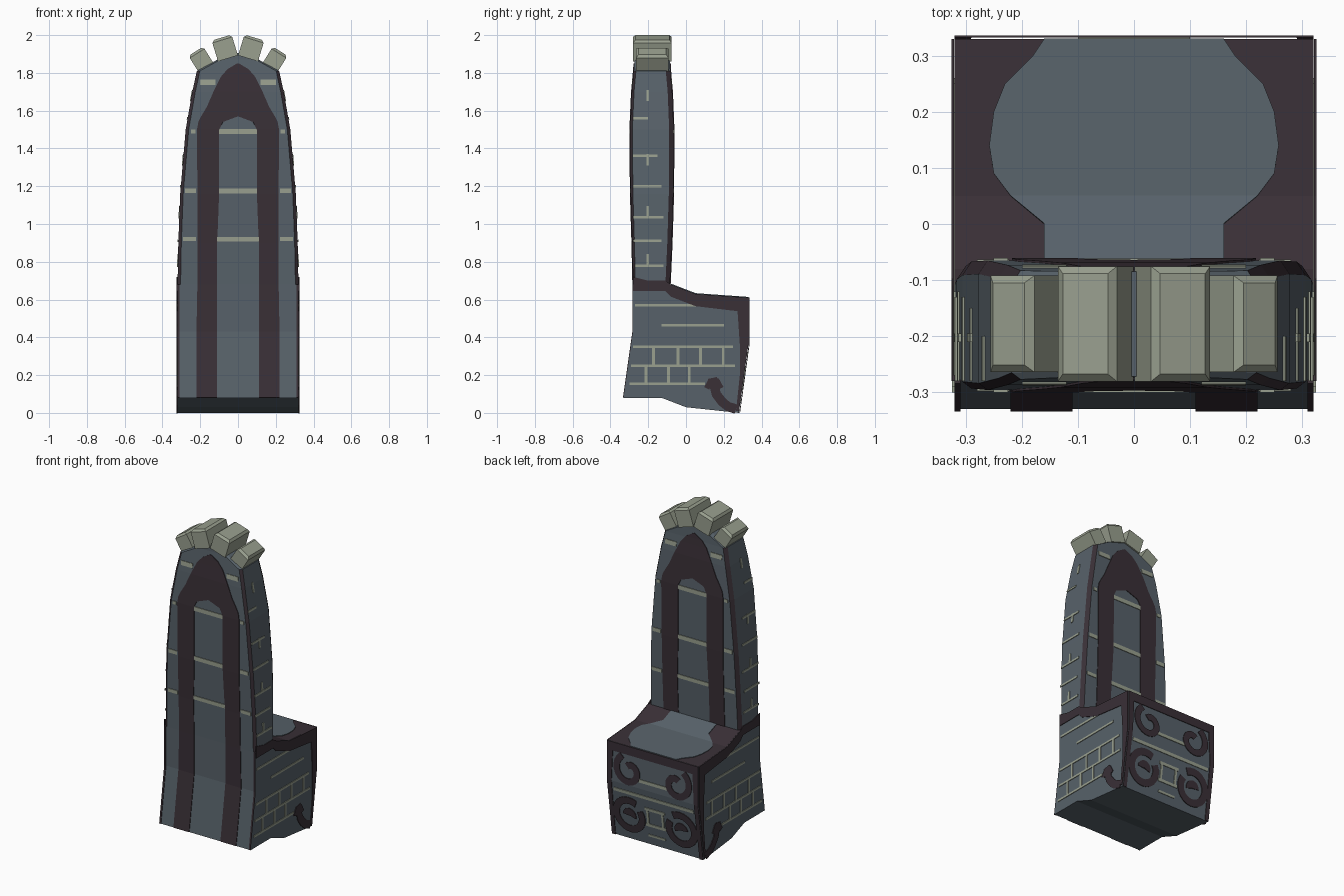
import bpy, bmesh, math
from mathutils import Matrix, Vector

if "Cube" in bpy.data.objects:
    bpy.data.objects.remove(bpy.data.objects["Cube"])


def material(name, rgb):
    m = bpy.data.materials.new(name)
    m.diffuse_color = (*rgb, 1)
    m.use_nodes = True
    m.node_tree.nodes["Principled BSDF"].inputs["Base Color"].default_value = m.diffuse_color
    return m


STONE = material("slate stone", (0.096, 0.121, 0.143))
DARK = material("dark plum trim", (0.041, 0.029, 0.037))
PALE = material("pale mortar", (0.32, 0.35, 0.275))


def finish(name, bm, mats):
    me = bpy.data.meshes.new(name)
    bm.to_mesh(me)
    bm.free()
    for m in mats:
        me.materials.append(m)
    ob = bpy.data.objects.new(name, me)
    bpy.context.collection.objects.link(ob)
    return ob


def lerp(table, v, col=1):
    """Piecewise linear lookup."""
    if v <= table[0][0]:
        return table[0][col]
    for a, b in zip(table, table[1:]):
        if v <= b[0]:
            return a[col] + (b[col] - a[col]) * (v - a[0]) / (b[0] - a[0])
    return table[-1][col]


# Backrest rows: z, half width, front y, rear y
ROWS = [(0.6, .32, -.28, -.085), (0.68, .32, -.28, -.085), (0.9, .316, -.285, -.075),
        (1.16, .306, -.293, -.067), (1.5, .277, -.296, -.065), (1.7, .242, -.287, -.073),
        (1.81, .218, -.277, -.083), (1.87, .11, -.272, -.085), (1.905, .01, -.272, -.085)]
FRONT = [(.08, -.33), (.43, -.28)] + [(r[0], r[2]) for r in ROWS[1:]]
SEAT_TOP = [(-.08, .68), (.05, .63), (.33, .61)]
SEAT_FACE = [(0, .28), (.36, .33), (.61, .33)]

# Seat block: side profile pushed across the width, dark on top
profile = [(-.33, .08), (-.13, .08), (0, .03), (.28, 0), (.33, .36), (.33, .61),
           (.05, .63), (-.08, .68), (-.28, .68), (-.28, .43)]
bm = bmesh.new()
face = bm.faces.new([bm.verts.new((-.32, y, z)) for y, z in profile])
ext = bmesh.ops.extrude_face_region(bm, geom=[face])
bmesh.ops.translate(bm, vec=(.64, 0, 0),
                    verts=[g for g in ext["geom"] if isinstance(g, bmesh.types.BMVert)])
bmesh.ops.recalc_face_normals(bm, faces=bm.faces)
for f in bm.faces:
    f.material_index = int(f.normal.z > .5)
finish("seat_block", bm, [STONE, DARK])

# Backrest: chamfered sections lofted upward, dark chamfers
bm = bmesh.new()
rings = []
for z, w, yf, yb in ROWS:
    c = min(.016, w * .5)
    half = [(w - c, yf), (w, yf + .012), (w, yb - .024), (w - c, yb)]
    pts = half + [(-x, y) for x, y in reversed(half)]
    rings.append([bm.verts.new((x, y, z)) for x, y in pts])
for k, (a, b) in enumerate(zip(rings, rings[1:])):
    for i in range(8):
        j = (i + 1) % 8
        f = bm.faces.new((a[i], a[j], b[j], b[i]))
        f.material_index = int(i in (0, 2, 4, 6) and k < 6)
bm.faces.new(rings[0])
bm.faces.new(rings[-1])
bmesh.ops.recalc_face_normals(bm, faces=bm.faces)
finish("backrest", bm, [STONE, DARK])

# Crown blocks
for s in (-1, 1):
    for tag, x, z, w, h, d, a in (("inner", .07, 1.932, .11, .115, .205, 17),
                                  ("outer", .197, 1.872, .092, .1, .172, 32)):
        bm = bmesh.new()
        bmesh.ops.create_cube(bm, size=1)
        bmesh.ops.scale(bm, vec=(w, d, h), verts=bm.verts)
        top = [e for e in bm.edges if all(v.co.z > 0 for v in e.verts)]
        bmesh.ops.bevel(bm, geom=top, offset=.013, segments=1, affect='EDGES')
        bm.transform(Matrix.Translation((s * x, -.178, z))
                     @ Matrix.Rotation(s * math.radians(a), 4, 'Y'))
        finish(f"crown_block_{tag}_{'right' if s > 0 else 'left'}", bm, [PALE])


def plates(name, strips, place, out, mat, lift=0.0, mirror=False):
    """Thin plates lying on a surface; each strip is a list of (u,v) point pairs."""
    bm = bmesh.new()
    out = Vector(out)
    for sgn in ((1, -1) if mirror else (1,)):
        for pairs in strips:
            vs = [[bm.verts.new(Vector(place(sgn * u, v)) + out * lift) for u, v in p]
                  for p in pairs]
            for a, b in zip(vs, vs[1:]):
                f = bm.faces.new((a[0], a[1], b[1], b[0]))
                f.normal_update()
                if f.normal.dot(out) < 0:
                    f.normal_flip()
    bmesh.ops.remove_doubles(bm, verts=bm.verts, dist=1e-5)
    ob = finish(name, bm, [mat])
    mod = ob.modifiers.new("thickness", 'SOLIDIFY')
    mod.thickness, mod.offset = .004, 1


def rows(*data):      # (v, u0, u1)
    return [((a, v), (b, v)) for v, a, b in data]


def columns(*data):   # (u, v0, v1)
    return [((u, a), (u, b)) for u, a, b in data]


def ribbon(pts, width):
    pairs = []
    for i, p in enumerate(pts):
        a, b = Vector(pts[max(i - 1, 0)]), Vector(pts[min(i + 1, len(pts) - 1)])
        t = (b - a).normalized() * width / 2
        pairs.append(((p[0] - t.y, p[1] + t.x), (p[0] + t.y, p[1] - t.x)))
    return pairs


def spiral(cx, cz, r0, r1, a0, a1, n=22):
    return [(cx + (r0 + (r1 - r0) * i / n) * math.cos(math.radians(a0 + (a1 - a0) * i / n)),
             cz + (r0 + (r1 - r0) * i / n) * math.sin(math.radians(a0 + (a1 - a0) * i / n)))
            for i in range(n + 1)]


def line(u0, u1, z, t=.013):
    return rows((z - t / 2, u0, u1), (z + t / 2, u0, u1))


# Painted arch and pale courses on both faces of the backrest
head = [(.68, .11, .215), (.9, .11, .215), (1.16, .1, .215), (1.5, .1, .217), (1.54, .08, .21),
        (1.57, 0, .195), (1.62, 0, .165), (1.7, 0, .13), (1.78, 0, .09), (1.82, 0, .055),
        (1.85, 0, .005)]
foot = [(.08, .11, .22), (.43, .11, .22)]
courses = [line(0, .1, 1.49, .026), line(0, .1, 1.175, .026), line(0, .11, .92, .024),
           line(.222, .28, 1.175, .024), line(.222, .29, .92, .022), line(.12, .2, 1.75, .028),
           line(.225, .25, 1.49, .02)]
on_front = lambda x, z: (x, lerp(FRONT, z), z)
on_rear = lambda x, z: (x, lerp(ROWS, z, 3), z)
plates("front_arch", [rows(*foot, *head), rows((.08, .309, .32), (.43, .309, .32), (.68, .309, .32))],
       on_front, (0, -1, 0), DARK, mirror=True)
plates("front_courses", courses, on_front, (0, -1, 0), PALE, mirror=True)
plates("rear_arch", [rows(*head)], on_rear, (0, 1, 0), DARK, mirror=True)
plates("rear_courses", courses, on_rear, (0, 1, 0), PALE, mirror=True)

# Grey panel on the dark seat top
plates("seat_panel", [rows((-.08, 0, .16), (0, 0, .16), (.05, 0, .22), (.09, 0, .25), (.14, 0, .258),
                           (.2, 0, .25), (.25, 0, .23), (.3, 0, .18), (.33, 0, .16))],
       lambda x, y: (x, y, lerp(SEAT_TOP, y)), (0, 0, 1), STONE, mirror=True)

# Trim, curls and mortar on the seat's leading face
on_face = lambda x, z: (x, lerp(SEAT_FACE, z), z)
plates("seat_face_trim",
       [rows((.555, 0, .32), (.61, 0, .32)),
        rows((0, .295, .32), (.36, .29, .32), (.56, .28, .32)),
        ribbon(spiral(.165, .455, .1, .03, 60, -300), .042),
        ribbon(spiral(.18, .16, .1, .085, 120, -210), .045),
        ribbon(spiral(.18, .16, .025, .022, 0, 200), .045)],
       on_face, (0, 1, 0), DARK, lift=.002, mirror=True)
plates("seat_face_mortar",
       [line(0, .1, .41, .02), line(0, .28, .31, .02), line(0, .07, .235, .018),
        line(0, .07, .13, .018), line(0, .06, .06, .014),
        rows((.13, .045, .06), (.235, .045, .06))],
       on_face, (0, 1, 0), PALE, mirror=True)

# Trim and brick mortar on both sides
bricks = [line(-.27, .2, .57), line(-.13, .2, .465), line(-.28, .25, .35), line(-.29, .26, .25),
          line(-.3, .1, .155)]
bricks += [rows((.25, y, y + .015), (.35, y, y + .015)) for y in (-.18, -.05, .07, .19)]
bricks += [rows((.155, y, y + .015), (.25, y, y + .015)) for y in (-.22, -.1, .01)]
bricks += [line(a, b, z) for a, b, z in ((-.27, -.12, .78), (-.28, -.13, .91), (-.28, -.12, 1.035),
                                         (-.28, -.13, 1.2), (-.28, -.15, 1.36), (-.28, -.2, 1.56))]
bricks += [rows((z, -.21, -.195), (z + .06, -.21, -.195)) for z in (.78, 1.035, 1.31, 1.65)]
for s, tag in ((1, "right"), (-1, "left")):
    on_side = lambda y, z: (s * lerp(ROWS, z), y, z)
    plates(f"side_trim_{tag}",
           [columns((-.28, .645, .72), (-.2, .645, .7), (-.11, .645, .7), (-.08, .615, .68),
                    (.05, .565, .63), (.26, .54, .615), (.33, .53, .61)),
            rows((0.01, .265, .28), (.2, .285, .307), (.36, .285, .33), (.55, .272, .33)),
            ribbon([(.14, .185), (.148, .15), (.16, .1), (.19, .06), (.22, .035), (.265, .02)], .05),
            ribbon([(.11, .13), (.13, .17), (.165, .17), (.185, .13)], .03)],
           on_side, (s, 0, 0), DARK, lift=.001)
    plates(f"side_mortar_{tag}", bricks, on_side, (s, 0, 0), PALE)
